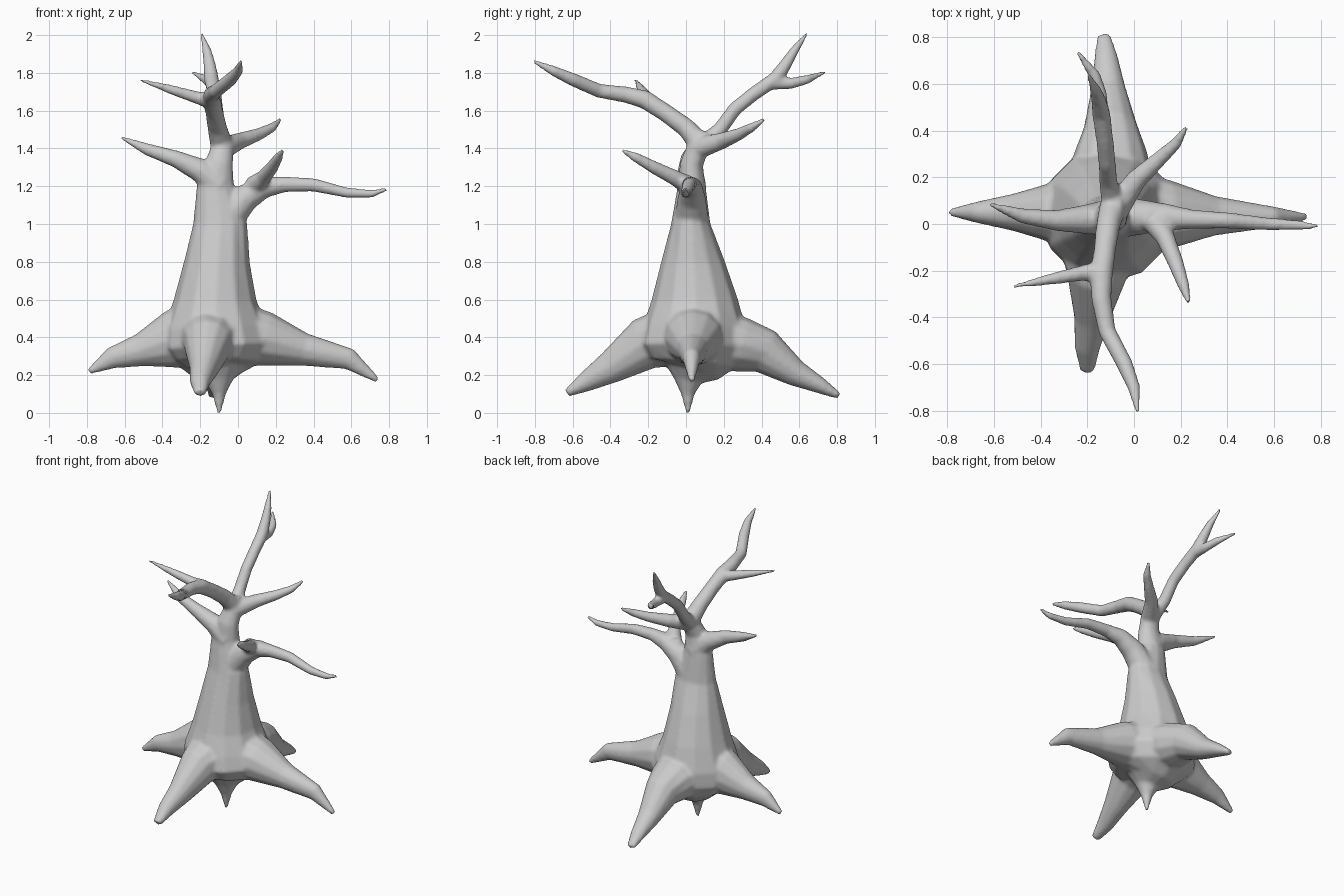
import bpy, bmesh, math
from mathutils import Vector

SIDES = 12
bm = bmesh.new()


def limb(points):
    """Loft a capped tube through (x, y, z, half_width, half_height) sections."""
    pts = [Vector(p[:3]) for p in points]
    overall = (pts[-1] - pts[0]).normalized()
    ref = Vector((0, 1, 0)) if abs(overall.z) > 0.9 else Vector((0, 0, 1))
    rings = []
    for i, p in enumerate(points):
        t = (pts[min(i + 1, len(pts) - 1)] - pts[max(i - 1, 0)]).normalized()
        side = t.cross(ref).normalized()
        up = side.cross(t).normalized()
        w, h = p[3], p[-1]
        ring = []
        for k in range(SIDES):
            a = 2 * math.pi * k / SIDES
            ring.append(bm.verts.new(pts[i] + side * w * math.cos(a) + up * h * math.sin(a)))
        rings.append(ring)
    for r0, r1 in zip(rings, rings[1:]):
        for k in range(SIDES):
            n = (k + 1) % SIDES
            bm.faces.new((r0[k], r0[n], r1[n], r1[k]))
    bm.faces.new(rings[0][::-1])
    bm.faces.new(rings[-1])


# Trunk, with tap root at the bottom
limb([(-.10, .01, -.01, .008), (-.10, .01, .10, .037), (-.10, .01, .17, .075),
      (-.11, .03, .22, .15), (-.11, .04, .27, .24), (-.11, .04, .35, .29),
      (-.12, .045, .45, .275), (-.12, .045, .60, .22, .23), (-.11, .035, .80, .175, .17),
      (-.095, .025, 1.0, .145, .105), (-.12, .03, 1.2, .10, .075),
      (-.10, .03, 1.32, .075, .062), (-.08, .07, 1.42, .06), (-.09, .08, 1.49, .04)])

# Four spreading roots: left, right, front, back
limb([(-.15, .04, .41, .20, .18), (-.35, .05, .39, .13, .155), (-.52, .05, .33, .08, .088),
      (-.67, .05, .29, .047, .058), (-.79, .05, .218, .016)])
limb([(-.05, .04, .42, .20, .18), (.15, .04, .39, .15, .145), (.35, .035, .335, .085, .088),
      (.59, .03, .285, .047, .058), (.74, .03, .172, .016)])
limb([(-.14, -.05, .41, .20, .17), (-.16, -.22, .365, .13, .14), (-.18, -.40, .24, .078, .088),
      (-.20, -.53, .165, .055, .055), (-.20, -.63, .105, .032, .022)])
limb([(-.10, .10, .40, .20, .17), (-.10, .30, .36, .16, .145), (-.10, .42, .325, .115, .12),
      (-.11, .58, .21, .075, .072), (-.12, .72, .14, .05, .042), (-.13, .81, .09, .03, .018)])

# Left branch
limb([(-.10, .03, 1.20, .08), (-.20, .02, 1.285, .065), (-.33, .015, 1.345, .046),
      (-.48, .035, 1.395, .033), (-.62, .085, 1.458, .010)])

# Right branch and its side twig
limb([(-.05, .03, 1.04, .09), (.04, .03, 1.14, .075), (.14, .03, 1.195, .058),
      (.25, .02, 1.21, .042), (.40, .015, 1.207, .036), (.58, 0, 1.165, .028),
      (.71, -.005, 1.16, .022), (.79, -.01, 1.185, .010)])
limb([(.08, .02, 1.20, .055), (.135, -.06, 1.245, .042), (.18, -.17, 1.30, .035),
      (.215, -.27, 1.355, .026), (.235, -.34, 1.39, .010)])

# Back-right branch
limb([(-.08, .06, 1.40, .06), (.01, .19, 1.44, .045), (.11, .28, 1.475, .034),
      (.18, .345, 1.51, .026), (.225, .415, 1.553, .012)])

# Long front branch and its side twig
limb([(-.09, .07, 1.43, .06), (-.11, 0, 1.51, .052), (-.125, -.11, 1.59, .048),
      (-.14, -.22, 1.66, .05), (-.14, -.32, 1.685, .044), (-.115, -.46, 1.705, .038),
      (-.04, -.60, 1.765, .036), (0, -.70, 1.81, .028), (.015, -.81, 1.863, .010)])
limb([(-.13, -.20, 1.65, .048), (-.22, -.21, 1.67, .034), (-.35, -.235, 1.71, .026),
      (-.52, -.268, 1.763, .009)])

# Tall back branch and its fork
limb([(-.09, .09, 1.42, .05), (-.11, .18, 1.50, .04), (-.115, .26, 1.61, .038),
      (-.125, .36, 1.69, .038), (-.14, .47, 1.765, .040), (-.15, .525, 1.84, .034),
      (-.165, .575, 1.92, .025), (-.195, .64, 2.01, .009)])
limb([(-.14, .45, 1.745, .036), (-.145, .56, 1.745, .030), (-.17, .64, 1.765, .026),
      (-.245, .74, 1.805, .009)])

bmesh.ops.recalc_face_normals(bm, faces=bm.faces)
mesh = bpy.data.meshes.new("bare_tree")
bm.to_mesh(mesh)
bm.free()
tree = bpy.data.objects.new("bare_tree", mesh)
bpy.context.collection.objects.link(tree)

# Fuse the limbs into one skin and soften the joins
remesh = tree.modifiers.new("fuse", 'REMESH')
remesh.mode = 'VOXEL'
remesh.voxel_size = 0.011
remesh.use_smooth_shade = True
soft = tree.modifiers.new("soften", 'SMOOTH')
soft.factor = 0.5
soft.iterations = 8
